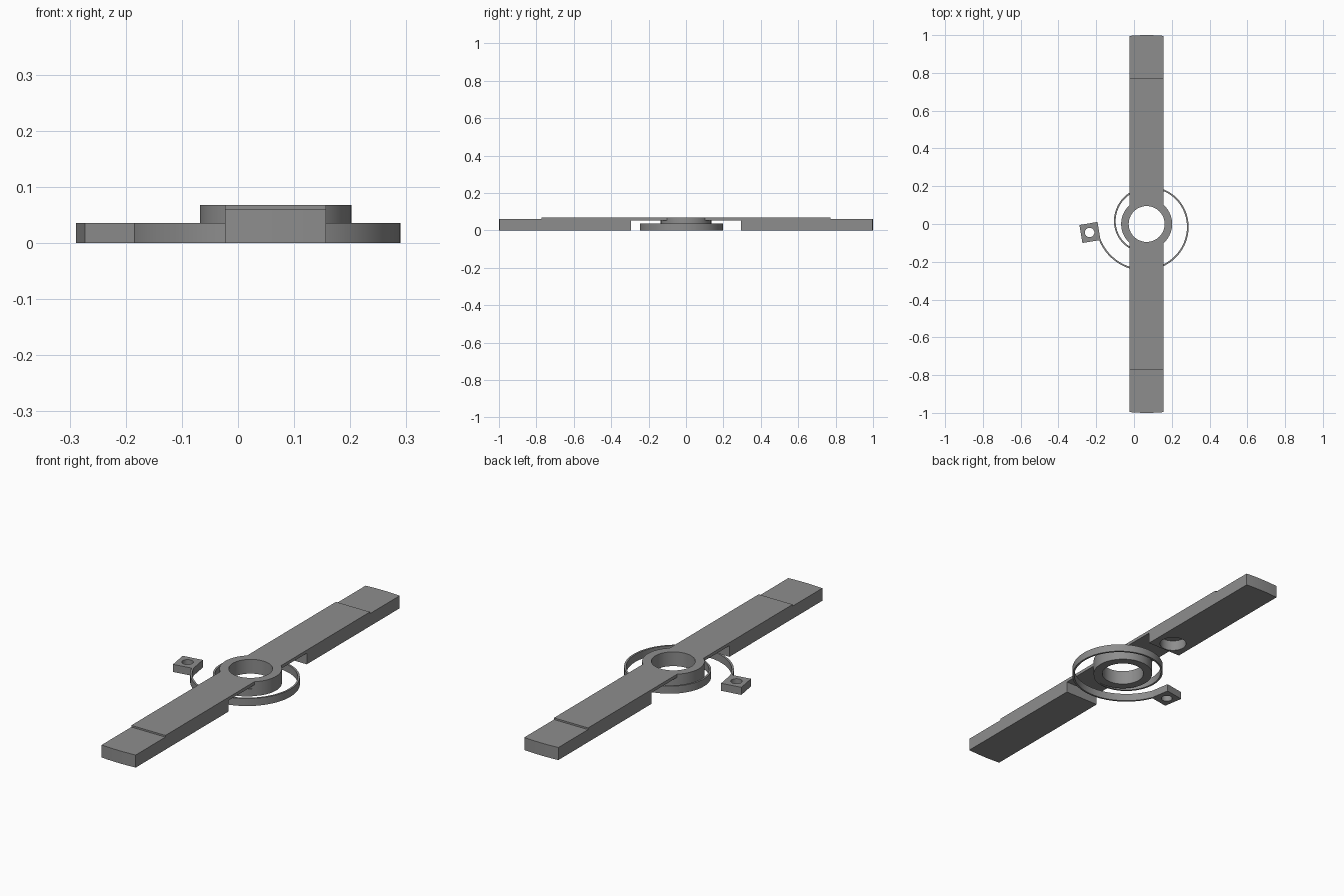
import bpy, bmesh, math
from mathutils import Matrix

cube = bpy.data.objects.get("Cube")
if cube:
    bpy.data.objects.remove(cube, do_unlink=True)

CX = 0.067            # hub axis
TOP = 0.068
LOW = 0.036           # height of spring and anchor tab

grey = bpy.data.materials.new("plain grey")
grey.use_nodes = True
color = (0.27, 0.27, 0.27, 1)
grey.diffuse_color = color
grey.node_tree.nodes["Principled BSDF"].inputs["Base Color"].default_value = color


def finish(name, bm):
    bmesh.ops.recalc_face_normals(bm, faces=bm.faces)
    mesh = bpy.data.meshes.new(name)
    bm.to_mesh(mesh)
    bm.free()
    mesh.materials.append(grey)
    obj = bpy.data.objects.new(name, mesh)
    bpy.context.collection.objects.link(obj)
    return obj


def cylinder(name, x, y, r, z0, z1, segments=64):
    bm = bmesh.new()
    bmesh.ops.create_cone(bm, cap_ends=True, segments=segments, radius1=r, radius2=r,
                          depth=z1 - z0, matrix=Matrix.Translation((x, y, (z0 + z1) / 2)))
    return finish(name, bm)


def activate(obj):
    bpy.ops.object.select_all(action='DESELECT')
    obj.select_set(True)
    bpy.context.view_layer.objects.active = obj


def combine(obj, other, operation):
    mod = obj.modifiers.new("combine", 'BOOLEAN')
    mod.operation, mod.object, mod.solver = operation, other, 'EXACT'
    activate(obj)
    bpy.ops.object.modifier_apply(modifier=mod.name)
    bpy.data.objects.remove(other, do_unlink=True)


def smooth(obj):
    activate(obj)
    bpy.ops.object.shade_smooth_by_angle(angle=math.radians(30))


# Balance arm: stepped side profile, mirrored along y and extruded across x
half = [(1.02, 0), (1.02, 0.06), (0.772, 0.06), (0.772, TOP)]
inner = [(0.295, 0.053), (0.295, 0)]
profile = inner + half
profile += [(-y, z) for y, z in reversed(profile)]
bm = bmesh.new()
face = bm.faces.new([bm.verts.new((CX - 0.09, y, z)) for y, z in profile])
side = bmesh.ops.extrude_face_region(bm, geom=[face])
bmesh.ops.translate(bm, vec=(0.18, 0, 0),
                    verts=[v for v in side["geom"] if isinstance(v, bmesh.types.BMVert)])
arm = finish("balance_arm_and_hub", bm)

# Rounded ends, hub, through bore and blind pocket under one arm
combine(arm, cylinder("end_trim", CX, 0, 1.0, -0.1, 0.2, 256), 'INTERSECT')
combine(arm, cylinder("hub", CX, 0, 0.135, 0, TOP), 'UNION')
combine(arm, cylinder("bore", CX, 0, 0.095, -0.1, 0.2), 'DIFFERENCE')
combine(arm, cylinder("pocket", CX, 0.36, 0.06, -0.1, 0.05, 48), 'DIFFERENCE')
smooth(arm)

# Spiral spring: flat ribbon wound outwards from the hub
bm = bmesh.new()
previous = None
steps = 130
for i in range(steps + 1):
    turn = 50 + (526 - 50) * i / steps
    a = -math.radians(turn)
    radius = 0.1185 + 0.0247 * turn / 90
    ring = [bm.verts.new((CX + r * math.cos(a), r * math.sin(a), z))
            for r, z in ((radius - 0.0045, 0), (radius + 0.0045, 0),
                         (radius + 0.0045, LOW), (radius - 0.0045, LOW))]
    if previous:
        for k in range(4):
            n = (k + 1) % 4
            bm.faces.new((previous[k], previous[n], ring[n], ring[k]))
    if i in (0, steps):
        bm.faces.new(ring)
    previous = ring
smooth(finish("spiral_spring", bm))

# Anchor tab with a pin hole
bm = bmesh.new()
bmesh.ops.create_cube(bm, size=1, matrix=Matrix.Translation((-0.233, -0.045, LOW / 2))
                      @ Matrix.Rotation(math.radians(9.5), 4, 'Z')
                      @ Matrix.Diagonal((0.097, 0.097, LOW, 1)))
tab = finish("spring_anchor_tab", bm)
combine(tab, cylinder("pin_hole", -0.235, -0.045, 0.025, -0.1, 0.2, 32), 'DIFFERENCE')
smooth(tab)
